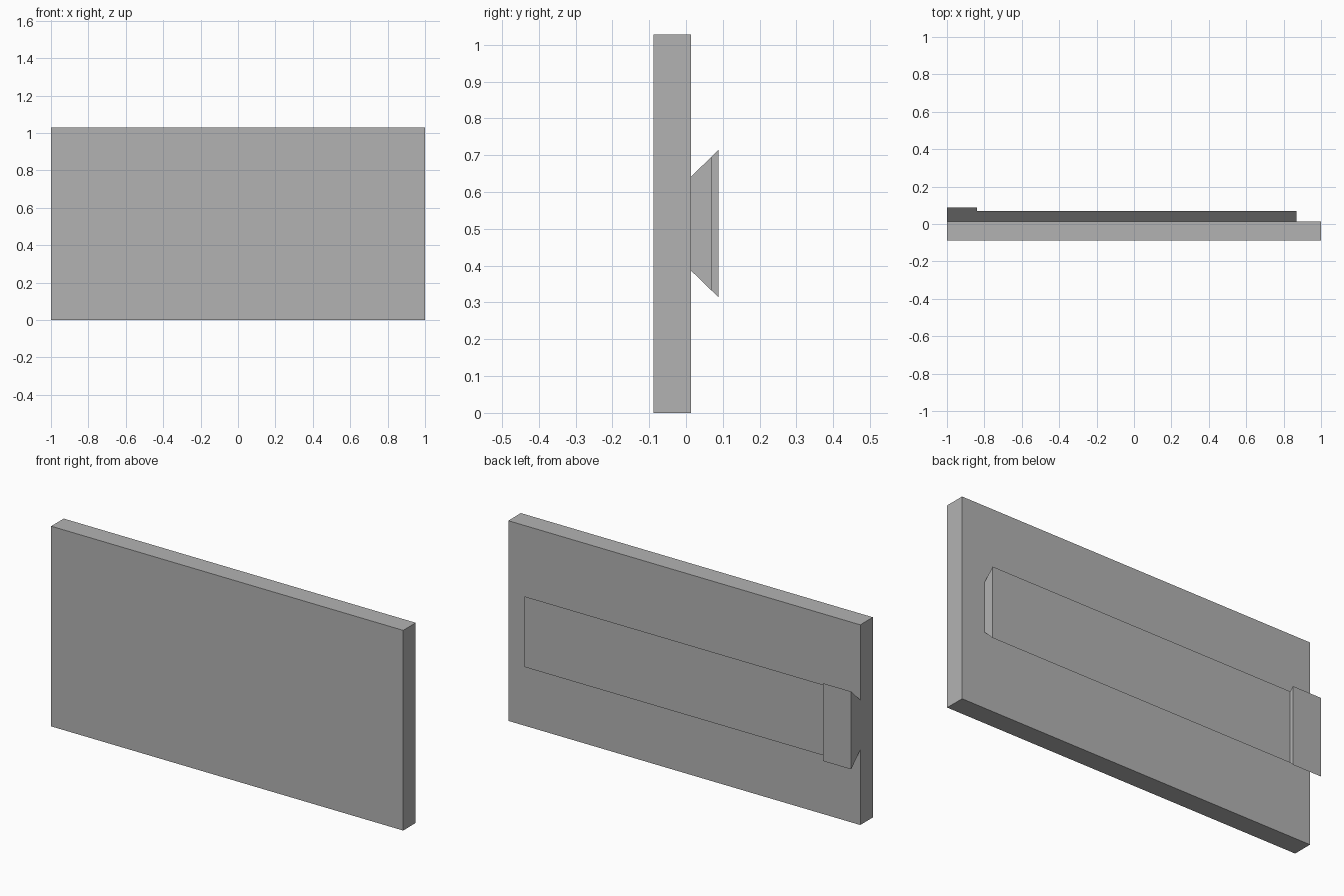
import bpy

cube = bpy.data.objects.get("Cube")
if cube:
    bpy.data.objects.remove(cube, do_unlink=True)

grey = bpy.data.materials.new("plain grey")
grey.use_nodes = True
colour = (0.45, 0.45, 0.45, 1)
grey.diffuse_color = colour
grey.node_tree.nodes["Principled BSDF"].inputs["Base Color"].default_value = colour

BACK = 0.014      # back face of the panel
MID = 0.514       # height of the rail's centre line


def extrude_x(name, profile, x0, x1):
    """Sweep a (y, z) profile, listed anticlockwise from +x, along x."""
    n = len(profile)
    verts = [(x, y, z) for x in (x0, x1) for y, z in profile]
    faces = [tuple(reversed(range(n))), tuple(range(n, 2 * n))]
    faces += [(i, (i + 1) % n, n + (i + 1) % n, n + i) for i in range(n)]
    mesh = bpy.data.meshes.new(name)
    mesh.from_pydata(verts, [], faces)
    mesh.materials.append(grey)
    obj = bpy.data.objects.new(name, mesh)
    bpy.context.collection.objects.link(obj)
    return obj


def dovetail(depth):
    """Cross-section that flares outwards from the panel."""
    base = 0.128
    tip = base + 0.97 * depth
    return [(BACK, MID - base), (BACK + depth, MID - tip),
            (BACK + depth, MID + tip), (BACK, MID + base)]


# Flat front panel
extrude_x("panel", [(-0.088, 0), (BACK, 0), (BACK, 1.028), (-0.088, 1.028)], -1, 1)

# Dovetail rail on the back, with a taller stop at its right end
extrude_x("dovetail_rail", dovetail(0.055), -0.84, 0.87)
extrude_x("rail_stop", dovetail(0.074), -1, -0.84)
